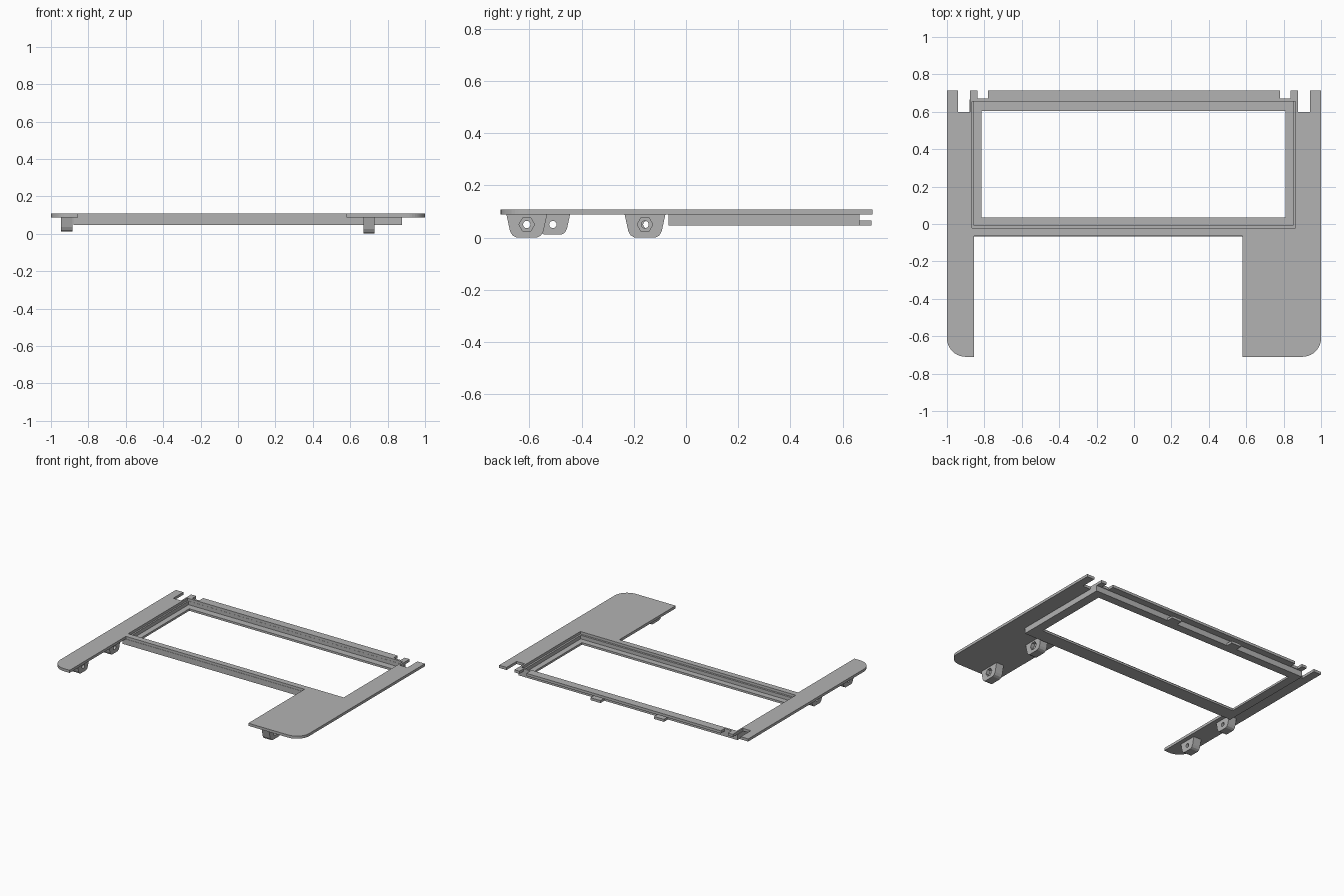
import bpy, bmesh, math
from mathutils import Matrix

cube = bpy.data.objects.get("Cube")
if cube:
    bpy.data.objects.remove(cube)

grey = bpy.data.materials.new("plain grey")
grey.use_nodes = True
colour = (0.45, 0.45, 0.45, 1)
grey.diffuse_color = colour
grey.node_tree.nodes["Principled BSDF"].inputs["Base Color"].default_value = colour


def rect(x0, x1, y0, y1):
    return [(x0, y0), (x1, y0), (x1, y1), (x0, y1)]


def arc(cx, cy, r, start, end, n):
    """Points on an arc, angles in degrees."""
    angles = [math.radians(start + (end - start) * i / n) for i in range(n + 1)]
    return [(cx + r * math.cos(a), cy + r * math.sin(a)) for a in angles]


def ring(cx, cy, r, n):
    return arc(cx, cy, r, 0, 360, n)[:-1]


def prism(name, loops, low, high, matrix=Matrix()):
    """Extrude an outline, with optional hole loops, from low to high."""
    bm = bmesh.new()
    for loop in loops:
        verts = [bm.verts.new((u, v, low)) for u, v in loop]
        for i, v in enumerate(verts):
            bm.edges.new((v, verts[i - 1]))
    bmesh.ops.triangle_fill(bm, edges=bm.edges[:], use_beauty=True, use_dissolve=False)
    grown = bmesh.ops.extrude_face_region(bm, geom=bm.faces[:])
    moved = [g for g in grown["geom"] if isinstance(g, bmesh.types.BMVert)]
    bmesh.ops.translate(bm, verts=moved, vec=(0, 0, high - low))
    bmesh.ops.transform(bm, matrix=matrix, verts=bm.verts[:])
    bmesh.ops.recalc_face_normals(bm, faces=bm.faces[:])
    mesh = bpy.data.meshes.new(name)
    bm.to_mesh(mesh)
    bm.free()
    mesh.materials.append(grey)
    obj = bpy.data.objects.new(name, mesh)
    bpy.context.collection.objects.link(obj)
    return obj


TOP, UNDER, BASE = 0.107, 0.088, 0.047
FRONT, BACK, BAR = -0.71, 0.715, -0.065

# Top plate: two arms, rounded outer front corners, notched back edge
notches = [(1, BACK), (0.94, BACK), (0.94, 0.6), (0.877, 0.6), (0.877, BACK),
           (0.837, BACK), (0.837, 0.67), (0.78, 0.67), (0.78, BACK)]
outline = arc(-0.9, FRONT + 0.1, 0.1, 180, 270, 10)
outline += [(-0.855, FRONT), (-0.855, BAR), (0.58, BAR), (0.58, FRONT)]
outline += arc(0.9, FRONT + 0.1, 0.1, 270, 360, 10)
outline += notches + [(-x, y) for x, y in reversed(notches)]
prism("top_plate", [outline, rect(-0.866, 0.864, -0.022, 0.655)], UNDER, TOP)

# Frame wall below the plate, then the thin ledge round the opening
frame = rect(-0.88, 0.878, BAR - 0.002, 0.665)
prism("frame_wall", [frame, rect(-0.855, 0.851, -0.008, 0.654)], BASE + 0.015, UNDER)
prism("frame_ledge", [frame, rect(-0.815, 0.811, 0.035, 0.605)], BASE, BASE + 0.015)

# Locating tabs on the back of the frame
for side, x in (("left", 0.23), ("right", -0.28)):
    prism("back_tab_" + side, [rect(x - 0.04, x + 0.04, 0.66, 0.71)], BASE, BASE + 0.018)

# Maps an outline in (y, z) to an extrusion along x
SIDEWAYS = Matrix(((0, 0, 1, 0), (1, 0, 0, 0), (0, 1, 0, 0), (0, 0, 0, 1)))


def bracket_outline(y, half, low):
    side = [(half * 0.5, low), (half * 0.7, low + 0.008), (half * 0.82, low + 0.024),
            (half, UNDER)]
    return [(y + u, v) for u, v in side] + [(y - u, v) for u, v in reversed(side)]


# Wide arm brackets: bolt hole with a hexagonal pocket on the outer face
for name, y in (("front", -0.61), ("rear", -0.157)):
    shape = bracket_outline(y, 0.078, 0)
    prism(f"left_{name}_bracket_inner", [shape, ring(y, 0.05, 0.014, 20)], 0.67, 0.705, SIDEWAYS)
    prism(f"left_{name}_bracket_outer", [shape, ring(y, 0.05, 0.03, 6)], 0.705, 0.73, SIDEWAYS)

# Narrow arm brackets: plain bolt hole
for name, y in (("front", -0.51), ("rear", -0.15)):
    shape = bracket_outline(y, 0.066, 0.011)
    prism(f"right_{name}_bracket", [shape, ring(y, 0.05, 0.014, 20)], -0.947, -0.885, SIDEWAYS)
